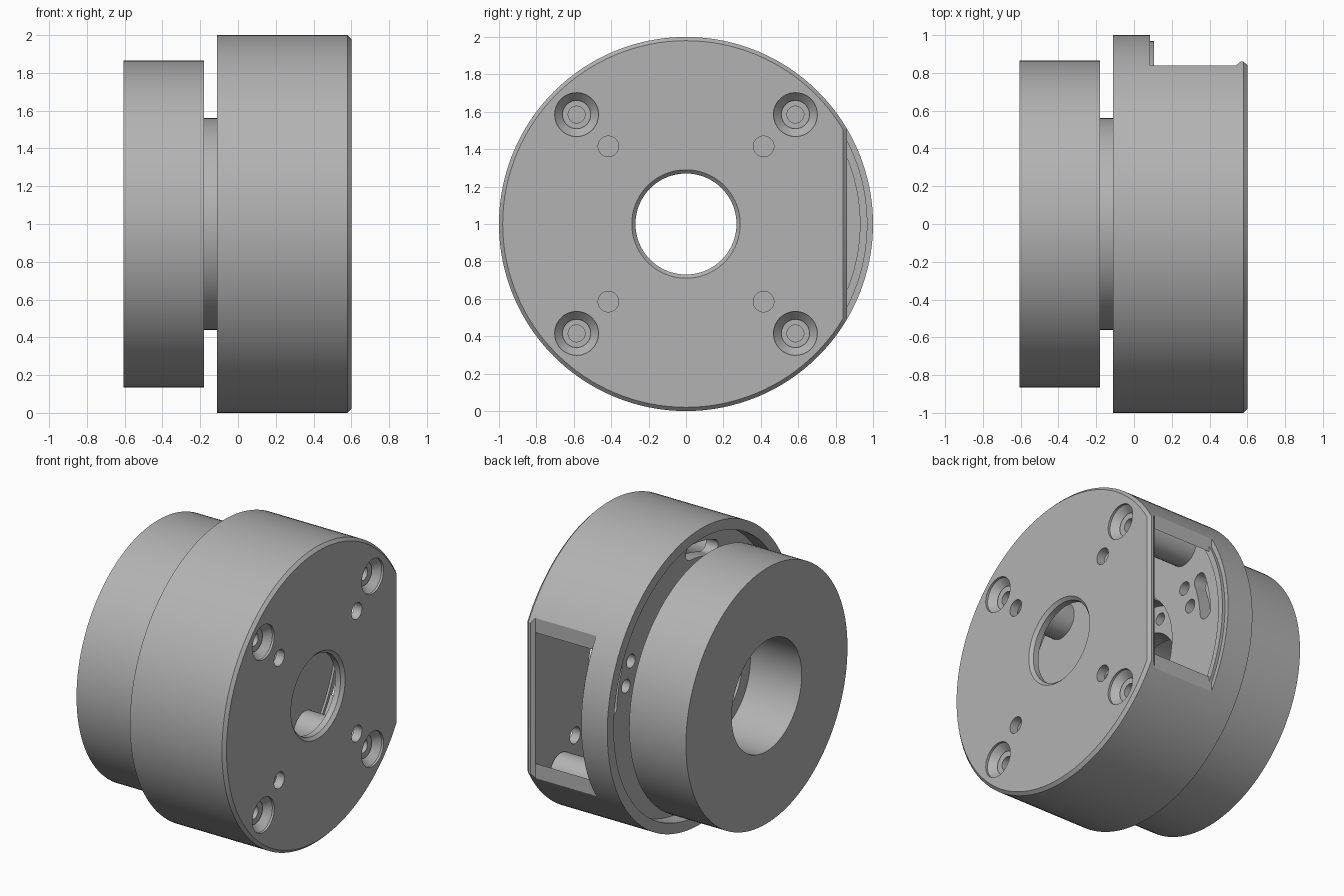
import bpy, bmesh, math
from mathutils import Matrix, Vector

cube = bpy.data.objects.get("Cube")
if cube:
    bpy.data.objects.remove(cube, do_unlink=True)

grey = bpy.data.materials.new("machined grey")
grey.use_nodes = True
tone = (0.45, 0.45, 0.45, 1)
grey.diffuse_color = tone
grey.node_tree.nodes["Principled BSDF"].inputs["Base Color"].default_value = tone


def finish(bm, name):
    bmesh.ops.recalc_face_normals(bm, faces=bm.faces)
    mesh = bpy.data.meshes.new(name)
    bm.to_mesh(mesh)
    bm.free()
    mesh.materials.append(grey)
    ob = bpy.data.objects.new(name, mesh)
    bpy.context.collection.objects.link(ob)
    return ob


def lathe(name, profile, y=0, z=0, steps=128):
    """Spin a closed (x, radius) profile around an axis parallel to x."""
    bm = bmesh.new()
    rings = []
    for x, r in profile:
        if r == 0:
            rings.append([bm.verts.new((x, y, z + 1))] * steps)
            continue
        rings.append([bm.verts.new((x, y + r * math.cos(a), z + 1 + r * math.sin(a)))
                      for a in (math.tau * i / steps for i in range(steps))])
    for k, ring in enumerate(rings):
        nxt = rings[(k + 1) % len(rings)]
        for i in range(steps):
            j = (i + 1) % steps
            corners = list(dict.fromkeys((ring[i], ring[j], nxt[j], nxt[i])))
            if len(corners) > 2:
                bm.faces.new(corners)
    return finish(bm, name)


def prism(name, points, direction):
    """Extrude a flat outline along a direction."""
    bm = bmesh.new()
    face = bm.faces.new([bm.verts.new(p) for p in points])
    out = bmesh.ops.extrude_face_region(bm, geom=[face])
    moved = [v for v in out["geom"] if isinstance(v, bmesh.types.BMVert)]
    bmesh.ops.translate(bm, verts=moved, vec=direction)
    return finish(bm, name)


def pin(x0, x1, r, y, z):
    return lathe("cutter", [(x0, 0), (x0, r), (x1, r), (x1, 0)], y, z, 40)


def slot(x0, x1, radius, width, angle, half):
    """Curved slot cutter with rounded ends, centred on an angle."""
    pts = []
    for k in range(13):
        a = angle - half + 2 * half * k / 12
        pts.append((radius + width, a))
    for k in range(1, 8):
        t = math.pi * k / 8
        pts.append((radius + width * math.cos(t), angle + half + width * math.sin(t) / radius))
    for k in range(13):
        a = angle + half - 2 * half * k / 12
        pts.append((radius - width, a))
    for k in range(1, 8):
        t = math.pi * k / 8
        pts.append((radius - width * math.cos(t), angle - half - width * math.sin(t) / radius))
    return prism("cutter", [(x0, r * math.cos(a), 1 + r * math.sin(a)) for r, a in pts],
                 (x1 - x0, 0, 0))


def cut(ob, cutters):
    bpy.context.view_layer.objects.active = ob
    for c in cutters:
        c.hide_render = True
        mod = ob.modifiers.new("cut", "BOOLEAN")
        mod.operation, mod.solver, mod.object = "DIFFERENCE", "EXACT", c
        bpy.ops.object.modifier_apply(modifier=mod.name)
        bpy.data.objects.remove(c, do_unlink=True)


corners = [(sy, sz) for sy in (-1, 1) for sz in (-1, 1)]

# Outer housing: thin shell with a front cover and a central bore
housing = lathe("housing", [(-.11, 1), (.58, 1), (.6, .98), (.6, .29), (.58, .27),
                            (.54, .27), (.54, .95), (.09, .95), (.09, .93), (-.11, .93)])

# Side window with a bevelled flat on the cover edge
window = [(.085, .84), (.54, .84), (.565, .86), (.58, .86), (.62, .82), (.62, 1.3), (.085, 1.3)]
cutters = [prism("cutter", [(x, y, .2) for x, y in window], (0, 0, 1.6))]

# Countersunk screw holes and small plain holes in the cover
for sy, sz in corners:
    cutters.append(lathe("cutter", [(.65, 0), (.65, .117), (.585, .117), (.53, .066), (.5, .066), (.5, 0)],
                         .585 * sy, .585 * sz, 48))
    cutters.append(pin(.5, .7, .055, .415 * sy, .415 * sz))
cut(housing, cutters)

# Screw posts behind the cover
posts = [lathe("screw_post", [(.08, 0), (.08, .12), (.53, .12), (.53, .045), (.4, .045), (.4, 0)],
               .585 * sy, .585 * sz, 40) for sy, sz in corners]

# Inner floor plate with raised rim
floor = lathe("floor_plate", [(0, .945), (.085, .945), (.085, .97), (.105, .97), (.105, .93),
                              (.09, .93), (.09, .47), (0, .47)])
cutters = []
for k in range(4):
    a = math.tau * k / 4
    cutters.append(slot(-.1, .2, .79, .05, a + math.pi / 2 + .22, .16))
    for off in (-.12, .12):
        b = a + math.radians(20) + off
        cutters.append(pin(-.1, .2, .045, .66 * math.cos(b), .66 * math.sin(b)))
cut(floor, cutters)

# Neck between housing and rear disc, with a drilled web
neck = lathe("neck", [(-.2, .56), (.05, .56), (.05, .46), (-.09, .46), (-.09, .285), (-.2, .285)])
cut(neck, [pin(-.15, .1, .04, .375 * math.cos(a), .375 * math.sin(a))
           for a in (math.tau * (k + .5) / 8 for k in range(8))])

# Rear disc with a stepped bore
disc = lathe("rear_disc", [(-.605, .865), (-.18, .865), (-.18, .285), (-.22, .285),
                           (-.22, .375), (-.605, .375)])

# Smooth shading with crisp edges
for ob in [housing, floor, neck, disc] + posts:
    bpy.ops.object.select_all(action="DESELECT")
    ob.select_set(True)
    bpy.context.view_layer.objects.active = ob
    bpy.ops.object.shade_smooth_by_angle(angle=math.radians(25))
